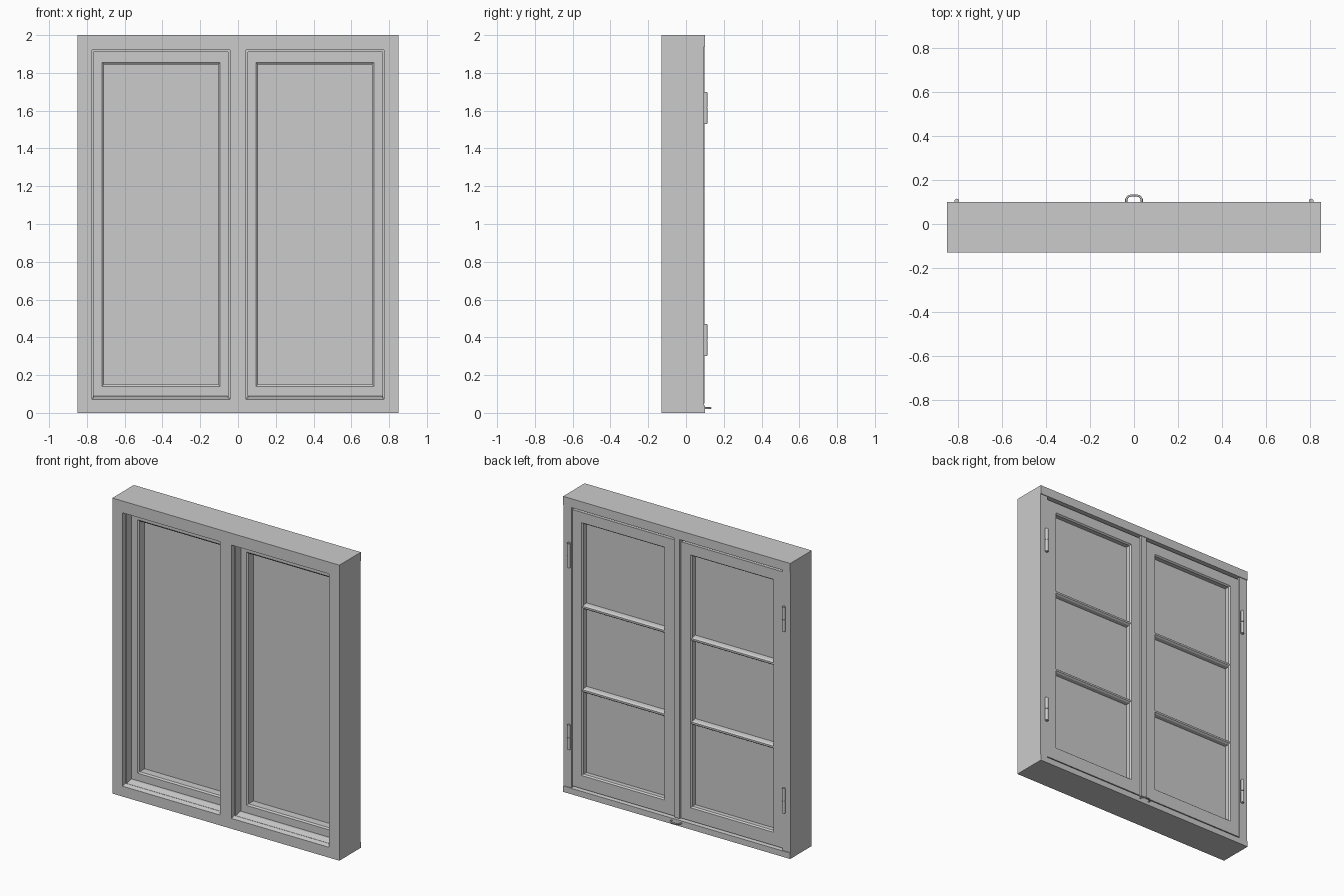
import bpy, bmesh
from mathutils import Vector

cube = bpy.data.objects.get("Cube")
if cube:
    bpy.data.objects.remove(cube, do_unlink=True)

# One plain grey for the whole window
grey = bpy.data.materials.new("plain_grey")
grey.use_nodes = True
GREY = (0.6, 0.6, 0.6, 1)
grey.diffuse_color = GREY
grey.node_tree.nodes["Principled BSDF"].inputs["Base Color"].default_value = GREY


def finish(name, bm):
    bmesh.ops.recalc_face_normals(bm, faces=bm.faces)
    mesh = bpy.data.meshes.new(name)
    bm.to_mesh(mesh)
    bm.free()
    mesh.materials.append(grey)
    obj = bpy.data.objects.new(name, mesh)
    bpy.context.collection.objects.link(obj)
    return obj


def prism(name, profile, x0, x1):
    """Extrude a (y, z) profile along x."""
    bm = bmesh.new()
    face = bm.faces.new([bm.verts.new((x0, y, z)) for y, z in profile])
    new = bmesh.ops.extrude_face_region(bm, geom=[face])["geom"]
    verts = [v for v in new if isinstance(v, bmesh.types.BMVert)]
    bmesh.ops.translate(bm, vec=(x1 - x0, 0, 0), verts=verts)
    return finish(name, bm)


def box(name, x0, x1, y0, y1, z0, z1):
    return prism(name, [(y0, z0), (y1, z0), (y1, z1), (y0, z1)], x0, x1)


def mitred_ring(name, rect, profile):
    """Sweep an (outward offset, y) profile around a rectangular opening."""
    x0, x1, z0, z1 = rect
    corners = [(x0, z0, -1, -1), (x1, z0, 1, -1), (x1, z1, 1, 1), (x0, z1, -1, 1)]
    bm = bmesh.new()
    loops = [[bm.verts.new((x + sx * o, y, z + sz * o)) for o, y in profile]
             for x, z, sx, sz in corners]
    n = len(profile)
    for i in range(4):
        a, b = loops[i], loops[(i + 1) % 4]
        for j in range(n):
            k = (j + 1) % n
            bm.faces.new((a[j], a[k], b[k], b[j]))
    return finish(name, bm)


def smooth(obj):
    bpy.ops.object.select_all(action='DESELECT')
    obj.select_set(True)
    bpy.context.view_layer.objects.active = obj
    bpy.ops.object.shade_smooth_by_angle()


FRONT, SASH_FRONT = -0.13, -0.045

# Outer frame: head, sloped sill and central mullion
prism("frame_head", [(FRONT, 1.92), (0, 1.92), (0, 1.94), (0.1, 1.94),
                     (0.1, 2), (FRONT, 2)], -0.85, 0.85)
prism("frame_sill", [(FRONT, 0), (0.1, 0), (0.1, 0.04), (0, 0.05), (0, 0.09),
                     (-0.06, 0.09), (FRONT, 0.07)], -0.85, 0.85)
box("mullion", -0.043, 0.043, FRONT, SASH_FRONT, 0.05, 1.95)
box("meeting_strip", -0.021, 0.021, SASH_FRONT, 0.097, 0.05, 1.94)

sash_profile = [(0.01, SASH_FRONT), (0.078, SASH_FRONT), (0.078, 0.09),
                (0.008, 0.09), (0, 0.08), (0, -0.037)]
stop_profile = [(0, -0.1), (0.03, -0.1), (0.03, SASH_FRONT), (0, SASH_FRONT)]


def span(side, a, b):
    return sorted((side * a, side * b))


for side, label in ((1, "left"), (-1, "right")):
    # Rebated jamb
    box(label + "_jamb", *span(side, 0.773, 0.85), FRONT, SASH_FRONT, 0.03, 1.95)
    box(label + "_jamb_back", *span(side, 0.79, 0.85), SASH_FRONT, 0.095, 0.03, 1.95)
    # Stop bead and sash
    mitred_ring(label + "_stop", (*span(side, 0.053, 0.764), 0.08, 1.91), stop_profile)
    mitred_ring(label + "_sash", (*span(side, 0.105, 0.71), 0.15, 1.845), sash_profile)
    box(label + "_sash_foot", *span(side, 0.027, 0.788), 0, 0.09, 0.053, 0.075)
    # Opaque pane
    box(label + "_pane", *span(side, 0.1, 0.715), 0.015, 0.05, 0.145, 1.85)
    # Glazing bars on the back of the pane
    for i in (1, 2):
        z = 0.15 + i * 1.695 / 3
        prism(f"{label}_glazing_bar_{i}",
              [(0.045, z - 0.018), (0.075, z - 0.014), (0.085, z - 0.006),
               (0.085, z + 0.006), (0.075, z + 0.014), (0.045, z + 0.018)],
              *span(side, 0.1, 0.715))
    # Two-knuckle hinges
    for z, place in ((0.385, "lower"), (1.615, "upper")):
        bm = bmesh.new()
        for dz, r, h in ((-0.042, 0.011, 0.08), (0.042, 0.011, 0.08), (0, 0.008, 0.17)):
            made = bmesh.ops.create_cone(bm, cap_ends=True, segments=16,
                                         radius1=r, radius2=r, depth=h)
            bmesh.ops.translate(bm, verts=made["verts"],
                                vec=Vector((side * 0.805, 0.104, z + dz)))
        smooth(finish(f"{label}_{place}_hinge", bm))

# Small bowed pull on the sill
curve = bpy.data.curves.new("pull_handle", 'CURVE')
curve.dimensions = '3D'
curve.bevel_depth = 0.005
curve.bevel_resolution = 2
curve.use_fill_caps = True
path = [(-0.035, 0.095), (-0.035, 0.112), (-0.027, 0.125), (-0.012, 0.13)]
path += [(-x, y) for x, y in reversed(path)]
spline = curve.splines.new('POLY')
spline.points.add(len(path) - 1)
for point, (x, y) in zip(spline.points, path):
    point.co = (x, y, 0.025, 1)
curve.materials.append(grey)
bpy.context.collection.objects.link(bpy.data.objects.new("pull_handle", curve))
